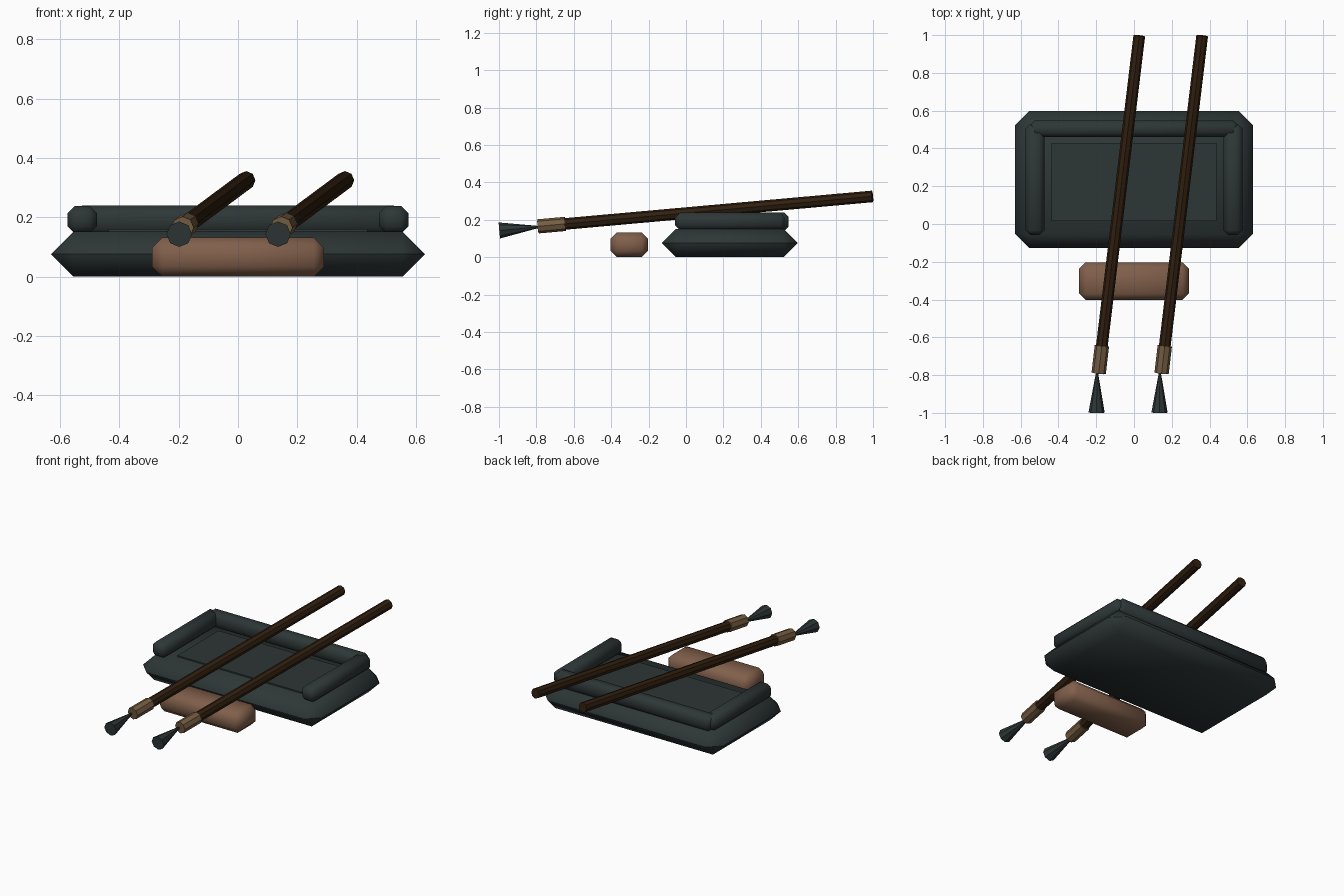
import bpy, bmesh, math
from mathutils import Vector

if "Cube" in bpy.data.objects:
    bpy.data.objects.remove(bpy.data.objects["Cube"])


def mat(name, rgb):
    m = bpy.data.materials.new(name)
    m.diffuse_color = (*rgb, 1)
    m.use_nodes = True
    m.node_tree.nodes["Principled BSDF"].inputs["Base Color"].default_value = m.diffuse_color
    return m


STONE = mat("dark slate", (0.027, 0.037, 0.037))
CLAY = mat("clay brown", (0.22, 0.115, 0.07))
WOOD = mat("dark wood", (0.030, 0.014, 0.005))
BRASS = mat("dull brass", (0.18, 0.11, 0.055))


def finish(bm, name, material, angle):
    me = bpy.data.meshes.new(name)
    bmesh.ops.recalc_face_normals(bm, faces=bm.faces[:])
    bm.to_mesh(me)
    bm.free()
    me.materials.append(material)
    ob = bpy.data.objects.new(name, me)
    bpy.context.collection.objects.link(ob)
    if angle:
        bpy.ops.object.select_all(action='DESELECT')
        ob.select_set(True)
        bpy.context.view_layer.objects.active = ob
        bpy.ops.object.shade_smooth_by_angle(angle=math.radians(angle))
    return ob


def block(name, lo, hi, bevel, material, segments=1):
    """Box between two corners with all edges bevelled."""
    lo, hi = Vector(lo), Vector(hi)
    bm = bmesh.new()
    bmesh.ops.create_cube(bm, size=1)
    for v in bm.verts:
        v.co = Vector([(lo[i] + hi[i]) / 2 + v.co[i] * (hi[i] - lo[i]) for i in range(3)])
    if bevel:
        bmesh.ops.bevel(bm, geom=bm.edges[:], offset=bevel, segments=segments,
                        profile=0.5, affect='EDGES')
    return finish(bm, name, material, 60)


def rod(name, a, b, ra, rb, material, sides=8):
    """Tapered rod from point a to point b."""
    a, b = Vector(a), Vector(b)
    bm = bmesh.new()
    bmesh.ops.create_cone(bm, cap_ends=True, segments=sides, radius1=ra, radius2=rb,
                          depth=(b - a).length)
    rot = (b - a).to_track_quat('Z', 'Y')
    for v in bm.verts:
        v.co = rot @ v.co + (a + b) / 2
    return finish(bm, name, material, None)


# stone slab with a sharp waist
block("stone_base", (-0.63, -0.128, 0), (0.63, 0.597, 0.152), 0.0755, STONE)
# shallow grinding surface
block("stone_well", (-0.437, 0.015, 0.13), (0.437, 0.428, 0.16), 0, STONE)
# raised rim on three sides
block("rim_back", (-0.55, 0.46, 0.14), (0.55, 0.549, 0.24), 0.025, STONE)
for side, x in (("left", -0.525), ("right", 0.525)):
    block("rim_" + side, (x - 0.05, -0.058, 0.145), (x + 0.05, 0.53, 0.238), 0.025, STONE)

# brush rest
block("brush_rest", (-0.29, -0.403, 0), (0.29, -0.203, 0.132), 0.034, CLAY)

# two brushes lying across the rest and the stone
for n, dx in (("left", 0), ("right", 0.333)):
    rod("handle_" + n, (-0.17 + dx, -0.645, 0.178), (0.028 + dx, 0.997, 0.325),
        0.031, 0.031, WOOD)
    rod("ferrule_" + n, (-0.187 + dx, -0.79, 0.165), (-0.17 + dx, -0.645, 0.178),
        0.038, 0.038, BRASS)
    rod("bristles_" + n, (-0.198 + dx, -0.998, 0.143), (-0.196 + dx, -0.785, 0.162),
        0.043, 0.005, STONE)
